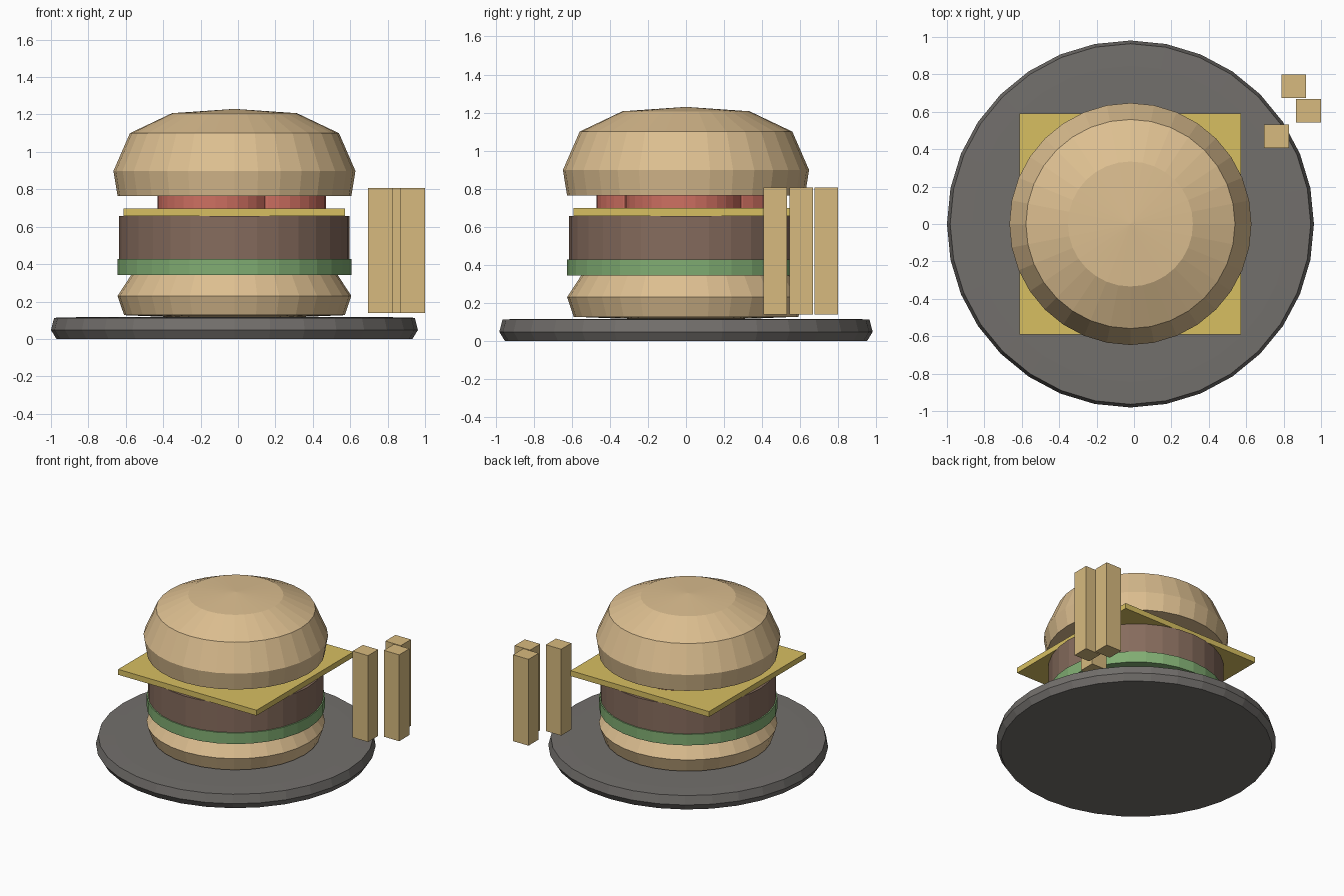
import bpy, bmesh, math

if "Cube" in bpy.data.objects:
    bpy.data.objects.remove(bpy.data.objects["Cube"])

CX = -0.019   # burger and plate axis
SEG = 32


def material(name, rgb):
    m = bpy.data.materials.new(name)
    m.diffuse_color = (*rgb, 1)
    m.use_nodes = True
    m.node_tree.nodes["Principled BSDF"].inputs["Base Color"].default_value = m.diffuse_color
    return m


BUN = material("bun_tan", (0.72, 0.52, 0.28))
PLATE = material("plate_grey", (0.17, 0.16, 0.15))
GREEN = material("lettuce_green", (0.22, 0.42, 0.17))
MEAT = material("patty_brown", (0.24, 0.15, 0.11))
YELLOW = material("cheese_yellow", (0.68, 0.52, 0.12))
RED = material("tomato_red", (0.62, 0.16, 0.12))
FRY = material("fry_gold", (0.68, 0.49, 0.21))


def finish(name, bm, mat):
    bmesh.ops.recalc_face_normals(bm, faces=bm.faces[:])
    mesh = bpy.data.meshes.new(name)
    bm.to_mesh(mesh)
    bm.free()
    mesh.materials.append(mat)
    ob = bpy.data.objects.new(name, mesh)
    bpy.context.collection.objects.link(ob)
    return ob


def lathe(name, profile, mat, x=CX, y=0.0, seg=SEG):
    """Turn (radius, z) points around the z axis; radius 0 closes to a pole."""
    bm = bmesh.new()
    rings = []
    for r, z in profile:
        n = seg if r > 0 else 1
        rings.append([bm.verts.new((r * math.cos(2 * math.pi * i / seg),
                                    r * math.sin(2 * math.pi * i / seg), z))
                      for i in range(n)])
    for a, b in zip(rings, rings[1:]):
        for i in range(seg):
            j = (i + 1) % seg
            if len(a) == 1:
                bm.faces.new((a[0], b[j], b[i]))
            elif len(b) == 1:
                bm.faces.new((a[i], a[j], b[0]))
            else:
                bm.faces.new((a[i], a[j], b[j], b[i]))
    for ring in (rings[0], rings[-1]):
        if len(ring) > 1:
            bm.faces.new(ring)
    ob = finish(name, bm, mat)
    ob.location = (x, y, 0)
    return ob


def box(name, centre, size, mat):
    bm = bmesh.new()
    bmesh.ops.create_cube(bm, size=1)
    bmesh.ops.scale(bm, vec=size, verts=bm.verts[:])
    ob = finish(name, bm, mat)
    ob.location = centre
    return ob


# Plate with chamfered rim
lathe("plate", [(0.952, 0), (0.981, 0.048), (0.964, 0.113), (0.845, 0.116)], PLATE)

# Buns
lathe("bottom_bun", [(0, 0.112), (0.343, 0.117), (0.59, 0.127), (0.625, 0.23),
                     (0.55, 0.345)], BUN)
lathe("top_bun", [(0.625, 0.765), (0.647, 0.898), (0.559, 1.10),
                  (0.334, 1.207), (0, 1.23)], BUN)

# Fillings
lathe("lettuce", [(0.625, 0.343), (0.625, 0.428)], GREEN)
lathe("patty", [(0.616, 0.428), (0.616, 0.656)], MEAT)
box("cheese", (CX, 0, 0.677), (1.184, 1.184, 0.042), YELLOW)
for i, (x, y) in enumerate([(-0.12, -0.16), (0.16, -0.01), (-0.05, 0.18)]):
    lathe(f"tomato_slice_{i + 1}", [(0.31, 0.697), (0.31, 0.767)], RED, x, y)

# Fries standing at the rim
for i, (x, y) in enumerate([(0.854, 0.737), (0.933, 0.605), (0.762, 0.469)]):
    box(f"fry_{i + 1}", (x, y, 0.473), (0.132, 0.124, 0.668), FRY)
